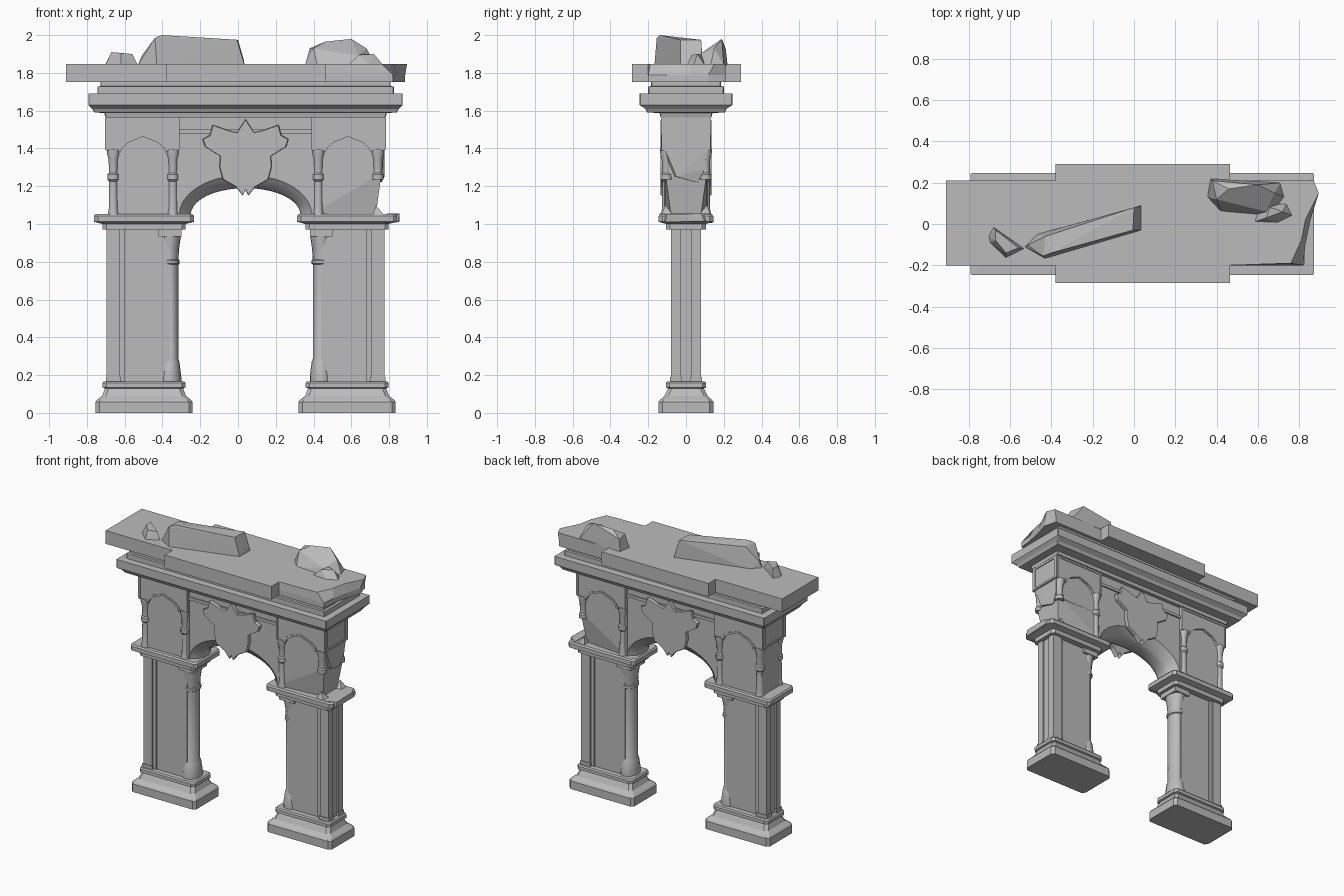
import bpy
import bmesh
from math import sin, cos, pi, radians

cube = bpy.data.objects.get("Cube")
if cube:
    bpy.data.objects.remove(cube, do_unlink=True)

stone = bpy.data.materials.new("grey_stone")
stone.use_nodes = True
GREY = (0.5, 0.5, 0.5, 1)
stone.diffuse_color = GREY
stone.node_tree.nodes["Principled BSDF"].inputs["Base Color"].default_value = GREY
stone.node_tree.nodes["Principled BSDF"].inputs["Roughness"].default_value = 0.9

MID = 0.04  # centre line of the arch


def finish(name, bm, smooth=False):
    bmesh.ops.recalc_face_normals(bm, faces=bm.faces[:])
    mesh = bpy.data.meshes.new(name)
    bm.to_mesh(mesh)
    bm.free()
    mesh.materials.append(stone)
    obj = bpy.data.objects.new(name, mesh)
    bpy.context.collection.objects.link(obj)
    if smooth:
        bpy.ops.object.select_all(action='DESELECT')
        obj.select_set(True)
        bpy.context.view_layer.objects.active = obj
        bpy.ops.object.shade_smooth_by_angle(angle=radians(35))
    return obj


def loft(name, rings, smooth=False):
    """Skin a list of equal-length rings and cap both ends."""
    bm = bmesh.new()
    rows = [[bm.verts.new(p) for p in ring] for ring in rings]
    n = len(rows[0])
    for a, b in zip(rows, rows[1:]):
        for i in range(n):
            j = (i + 1) % n
            bm.faces.new((a[i], a[j], b[j], b[i]))
    bm.faces.new(rows[0])
    bm.faces.new(rows[-1])
    return finish(name, bm, smooth)


def hull(name, points):
    bm = bmesh.new()
    for p in points:
        bm.verts.new(p)
    result = bmesh.ops.convex_hull(bm, input=bm.verts[:])
    loose = [v for v in bm.verts if not v.link_faces]
    bmesh.ops.delete(bm, geom=loose, context='VERTS')
    return finish(name, bm)


def box(name, x0, x1, y0, y1, z0, z1):
    return hull(name, [(x, y, z) for x in (x0, x1) for y in (y0, y1) for z in (z0, z1)])


def prism(name, outline, y0, y1):
    return loft(name, [[(x, y, z) for x, z in outline] for y in (y0, y1)])


def block_stack(name, cx, profile, cut=0.02):
    """Stacked rectangles (z, half width, half depth) with clipped corners."""
    rings = []
    for z, w, d in profile:
        rings.append([(cx + sx * (w - a), sy * (d - b), z)
                      for sx, sy, a, b in ((1, -1, cut, 0), (1, -1, 0, cut), (1, 1, 0, cut), (1, 1, cut, 0),
                                           (-1, 1, cut, 0), (-1, 1, 0, cut), (-1, -1, 0, cut), (-1, -1, cut, 0))])
    return loft(name, rings)


def turned(name, cx, cy, profile, deep=1.0, sides=16):
    rings = [[(cx + r * cos(2 * pi * i / sides), cy + deep * r * sin(2 * pi * i / sides), z)
              for i in range(sides)] for z, r in profile]
    return loft(name, rings, True)


BASE = [(0, .257, .145), (.058, .257, .145), (.068, .25, .138), (.09, .222, .115), (.13, .207, .095),
        (.135, .22, .107), (.158, .22, .107), (.167, .212, .1)]
CAPITAL = [(.97, .22, .105), (1, .22, .105), (1.012, .265, .145), (1.042, .265, .145), (1.052, .257, .137)]
COLUMN = [(.16, .06), (.19, .06), (.27, .05), (.285, .044), (.785, .044), (.79, .051), (.808, .051),
          (.812, .045), (.87, .048), (.93, .057), (.975, .057)]
SMALL_COLUMN = [(1.05, .03), (1.08, .024), (1.225, .022), (1.235, .031), (1.262, .031), (1.27, .023),
                (1.34, .025), (1.375, .034), (1.395, .034)]

# Piers, mirrored about the arch centre
for side, label in ((-1, "right"), (1, "left")):
    def X(u):
        return MID + side * u

    cx = X(.5375)
    block_stack(label + "_base", cx, BASE)
    block_stack(label + "_capital", cx, CAPITAL)

    # Lower shaft with ribbed outer end and inner round column
    box(label + "_shaft", X(.4), X(.71), -.062, .062, .16, .98)
    box(label + "_shaft_rib", X(.64), X(.725), -.07, .07, .16, .98)
    for front in (-1, 1):
        box(label + "_shaft_corner", X(.665), X(.735), front * .03, front * .08, .16, .98)
        box(label + "_shaft_foot", X(.66), X(.74), front * .025, front * .085, .16, .19)
    turned(label + "_column", X(.4), 0, COLUMN, deep=1.3)
    box(label + "_column_top", X(.34), X(.46), -.078, .078, .935, .975)

    # Upper block, its outer foot broken away on one side
    broken = side == 1
    box(label + "_upper_block", X(.35), X(.72), -.113, .113, 1.25 if broken else 1.05, 1.58)
    if broken:
        hull("broken_upper_foot", [(X(u), s * d, z) for s in (-1, 1) for u, d, z in (
            (.35, .113, 1.05), (.35, .113, 1.26), (.69, .08, 1.05), (.655, .085, 1.12),
            (.65, .1, 1.2), (.72, .11, 1.27))])
        hull("broken_end_chunk", [(X(u), y, z) for u, y, z in (
            (.66, -.1, 1.26), (.66, .09, 1.26), (.735, -.11, 1.39), (.735, .11, 1.39), (.66, 0, 1.4),
            (.735, -.05, 1.25), (.72, .06, 1.22), (.73, .1, 1.29))])

    # Arched heads over the niches
    head = [(.35, 1.39), (.35, 1.565), (.738, 1.565), (.738, 1.39), (.675, 1.39), (.665, 1.415), (.625, 1.445),
            (.575, 1.462), (.5425, 1.475), (.51, 1.462), (.46, 1.445), (.42, 1.415), (.41, 1.39)]
    prism(label + "_niche_head", [(X(u), z) for u, z in head], -.126, .126)
    trim = [(u, z) for u, z in head[4:]]
    rim = trim + [(.5425 + (u - .5425) * .9, z - .012) for u, z in reversed(trim)]
    prism(label + "_niche_trim", [(X(u), z) for u, z in rim], -.132, .132)

    # Thin raised frames on the front, back and end
    for front in (-1, 1):
        y0, y1 = front * .12, front * .131
        box(label + "_frame_top", X(.352), X(.738), y0, y1, 1.548, 1.56)
        for u in (.352, .726):
            box(label + "_frame_upright", X(u), X(u + .012), y0, y1, 1.39, 1.56)
        box(label + "_end_upright", X(.73), X(.744), front * .1, front * .125, 1.4, 1.56)
    for z in (1.395, 1.548):
        box(label + "_end_rail", X(.73), X(.744), -.125, .125, z, z + .014)

    # Small corner columns
    for u in (.385, .7):
        for front in (-1, 1):
            lost = broken and u > .5
            shape = SMALL_COLUMN[3:] if lost else SMALL_COLUMN
            turned(label + "_small_column", X(u), front * .103, shape, sides=12)
            if lost:
                hull("column_stump", [(X(u + a), front * (.1 + b), z) for a, b, z in (
                    (-.025, -.03, 1.05), (.03, -.03, 1.05), (.03, .03, 1.05), (-.025, .03, 1.05),
                    (-.01, .01, 1.1), (.01, -.01, 1.075))])

# Broken lump on the capital edge
hull("capital_lump", [(x, y, z) for x, y, z in (
    (.78, -.13, 1.005), (.85, -.11, 1.01), (.855, .1, 1.015), (.78, .14, 1.005),
    (.79, -.14, 1.055), (.855, -.1, 1.052), (.855, .08, 1.055), (.79, .13, 1.055))])


# Wall between the piers with a splayed arch
def arch_ring(y, r, h, steps=20):
    arc = [(MID + r * cos(pi * i / steps), y, 1.05 + h * sin(pi * i / steps)) for i in range(steps + 1)]
    return arc + [(MID - .38, y, 1.05), (MID - .38, y, 1.58), (MID + .38, y, 1.58), (MID + .38, y, 1.05)]


loft("arch_wall", [arch_ring(y, r, h) for y, r, h in (
    (-.108, .35, .21), (-.095, .34, .195), (-.06, .3, .15), (-.03, .29, .14),
    (.03, .29, .14), (.06, .3, .15), (.095, .34, .195), (.108, .35, .21))], True)
box("wall_ledge", MID - .36, MID + .36, -.118, .118, 1.48, 1.5)

# Leaf-shaped shield on both faces
half = [(0, 1.555), (.045, 1.485), (.09, 1.495), (.175, 1.525), (.19, 1.47), (.228, 1.45), (.215, 1.41),
        (.135, 1.36), (.138, 1.3), (.12, 1.235), (.05, 1.195), (.015, 1.15), (0, 1.18)]
leaf = half + [(-u, z) for u, z in reversed(half[1:-1])]
for front, label in ((-1, "front"), (1, "back")):
    loft(label + "_leaf", [[(MID + u * k, front * y, 1.35 + (z - 1.35) * k) for u, z in leaf]
                           for y, k in ((.1, .97), (.125, 1), (.136, .98))])

# Cornice
block_stack("cornice", MID, [
    (1.565, .742, .135), (1.588, .748, .14), (1.59, .8, .205), (1.61, .812, .215), (1.63, .832, .246),
    (1.69, .832, .246), (1.692, .785, .2), (1.728, .785, .2), (1.73, .768, .185), (1.76, .768, .185)], cut=.004)

# Top slab with stepped middle and a ragged end
outline = [(-.91, -.2), (-.38, -.2), (-.38, -.287), (.465, -.287), (.465, -.2)]
backside = [(.465, .21), (.465, .29), (-.38, .29), (-.38, .21), (-.91, .21)]
ragged_low = [(.82, -.2), (.83, -.1), (.855, .02), (.885, .12), (.86, .21)]
ragged_top = [(.76, -.19), (.81, -.08), (.83, .02), (.895, .15), (.87, .21)]
loft("top_slab", [[(x, y, z) for x, y in outline + ragged + backside]
                  for z, ragged in ((1.752, ragged_low), (1.79, ragged_low), (1.847, ragged_top))])

# Loose broken stones on the slab
hull("long_stone", [
    (-.53, -.11, 1.84), (-.43, -.167, 1.84), (.035, -.03, 1.84), (.035, .09, 1.84), (-.47, -.05, 1.84),
    (-.51, -.1, 1.89), (-.44, -.155, 1.985), (-.4, -.14, 2), (-.43, -.06, 1.99),
    (-.005, -.03, 1.975), (.0, .08, 1.975), (.03, .085, 1.87)])
hull("small_stone", [
    (-.705, -.06, 1.84), (-.68, -.015, 1.84), (-.53, -.12, 1.84), (-.62, -.165, 1.84), (-.7, -.09, 1.84),
    (-.67, -.03, 1.91), (-.56, -.115, 1.9), (-.62, -.14, 1.905), (-.67, -.08, 1.91)])
hull("large_stone", [
    (.355, .13, 1.84), (.37, .22, 1.84), (.71, .2, 1.84), (.73, .13, 1.84), (.66, .04, 1.84), (.42, .06, 1.84),
    (.38, .21, 1.93), (.4, .12, 1.93), (.46, .17, 1.965), (.6, .19, 1.98), (.68, .15, 1.93), (.64, .06, 1.89)])
hull("round_stone", [
    (.58, .01, 1.84), (.6, .09, 1.84), (.74, .1, 1.84), (.77, .04, 1.84), (.7, .005, 1.84),
    (.64, .03, 1.895), (.66, .08, 1.9), (.72, .06, 1.9)])
